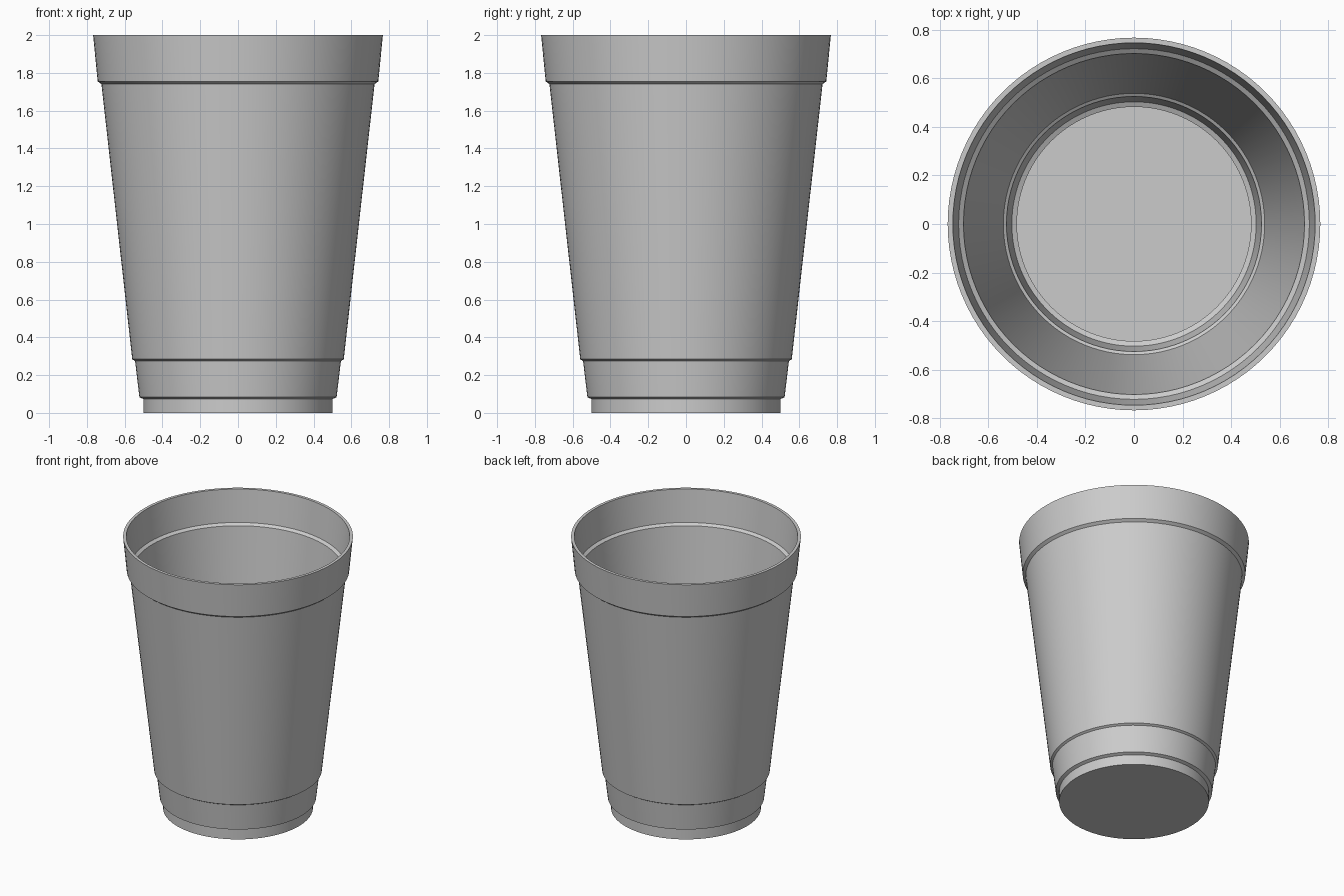
import bpy, bmesh, math

if "Cube" in bpy.data.objects:
    bpy.data.objects.remove(bpy.data.objects["Cube"])

SIDES = 96

# Half cross-section (radius, height): outside going up, then inside going down
outer = [(0.5, 0), (0.5, 0.073), (0.522, 0.083), (0.545, 0.275), (0.56, 0.284),
         (0.723, 1.74), (0.743, 1.755), (0.767, 2.0)]
inner = [(0.746, 2.0), (0.722, 1.765), (0.702, 1.75), (0.538, 0.294),
         (0.525, 0.285), (0.503, 0.093), (0.482, 0.083), (0.482, 0.02)]


def lathe(name, profile):
    """Revolve a profile about z and cap both ends with flat discs."""
    bm = bmesh.new()
    rings = []
    for r, z in profile:
        rings.append([bm.verts.new((r * math.cos(2 * math.pi * i / SIDES),
                                    r * math.sin(2 * math.pi * i / SIDES), z))
                      for i in range(SIDES)])
    for a, b in zip(rings, rings[1:]):
        for i in range(SIDES):
            j = (i + 1) % SIDES
            bm.faces.new((a[i], a[j], b[j], b[i]))
    bm.faces.new(rings[0][::-1])
    bm.faces.new(rings[-1])
    bmesh.ops.recalc_face_normals(bm, faces=bm.faces)
    mesh = bpy.data.meshes.new(name)
    bm.to_mesh(mesh)
    bm.free()
    obj = bpy.data.objects.new(name, mesh)
    bpy.context.collection.objects.link(obj)
    bpy.context.view_layer.objects.active = obj
    obj.select_set(True)
    bpy.ops.object.shade_smooth_by_angle(angle=math.radians(25))
    return obj


# Stepped, tapered, hollow cup
lathe("cup", outer + inner)
